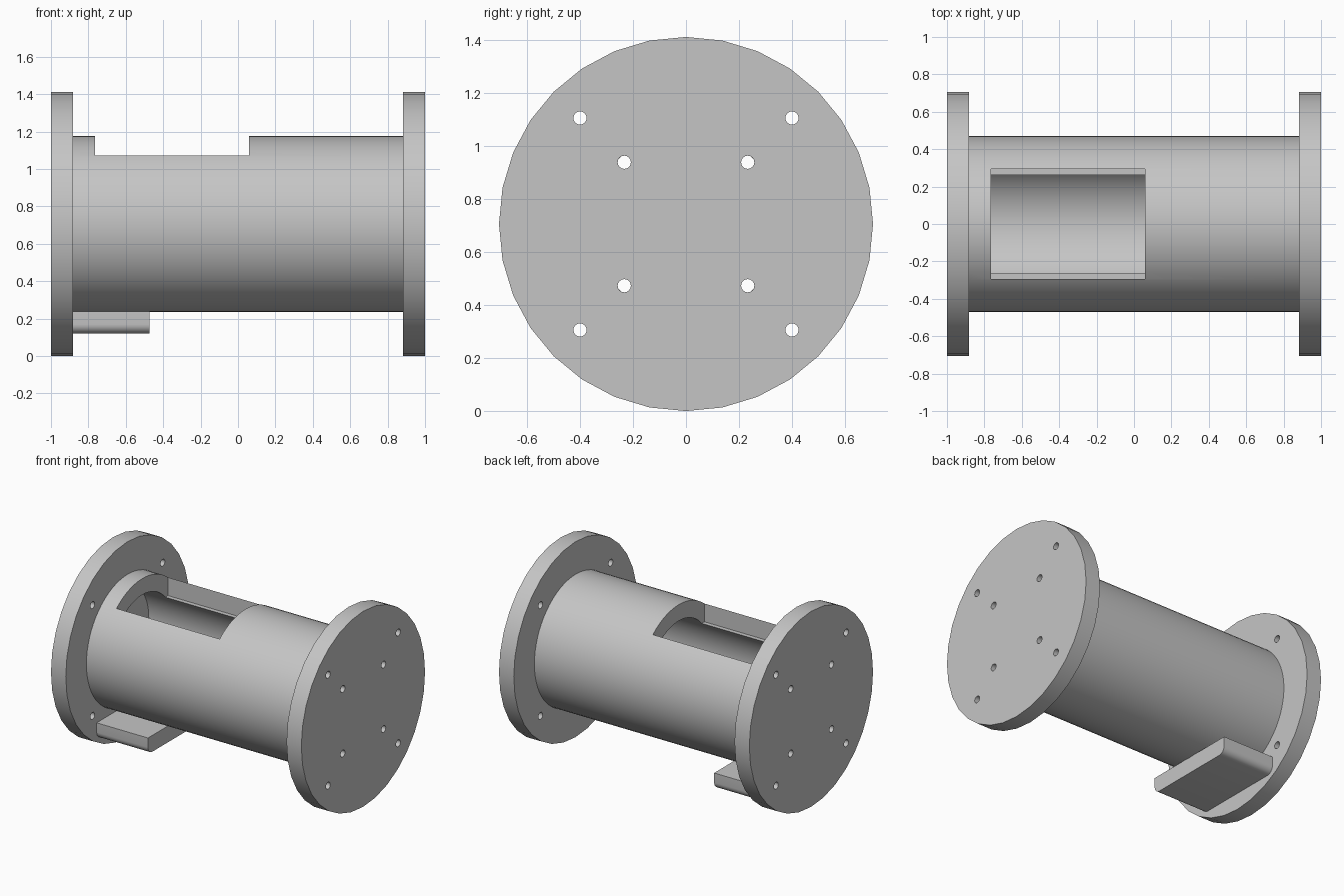
import bpy, bmesh, math
from mathutils import Matrix, Vector

old = bpy.data.objects.get("Cube")
if old:
    bpy.data.objects.remove(old, do_unlink=True)

AXIS_Z = 0.706      # height of the spool axis
FLANGE_R = 0.706
TUBE_R = 0.47
BORE_R = 0.353
INNER_X = 0.882     # inner face of each flange

grey = bpy.data.materials.new("plain_grey")
grey.use_nodes = True
colour = (0.56, 0.56, 0.56, 1.0)
grey.diffuse_color = colour
grey.node_tree.nodes["Principled BSDF"].inputs["Base Color"].default_value = colour


def finish(name, bm):
    mesh = bpy.data.meshes.new(name)
    bm.to_mesh(mesh)
    bm.free()
    mesh.materials.append(grey)
    obj = bpy.data.objects.new(name, mesh)
    bpy.context.collection.objects.link(obj)
    return obj


def rod(name, radius, x0, x1, y=0.0, z=AXIS_Z, sides=64):
    """Cylinder lying along x."""
    bm = bmesh.new()
    place = Matrix.Translation(((x0 + x1) / 2, y, z)) @ Matrix.Rotation(math.pi / 2, 4, 'Y')
    bmesh.ops.create_cone(bm, cap_ends=True, segments=sides, radius1=radius,
                          radius2=radius, depth=x1 - x0, matrix=place)
    return finish(name, bm)


def box(name, lo, hi):
    lo, hi = Vector(lo), Vector(hi)
    bm = bmesh.new()
    place = Matrix.Translation((lo + hi) / 2) @ Matrix.Diagonal((*(hi - lo), 1))
    bmesh.ops.create_cube(bm, size=1, matrix=place)
    return finish(name, bm)


def cut(obj, cutters):
    """Subtract the cutters, bake the result and remove them."""
    bpy.context.view_layer.objects.active = obj
    for cutter in cutters:
        cutter.hide_render = True
        mod = obj.modifiers.new("cut", 'BOOLEAN')
        mod.operation = 'DIFFERENCE'
        mod.solver = 'EXACT'
        mod.object = cutter
        bpy.ops.object.modifier_apply(modifier=mod.name)
    for cutter in cutters:
        bpy.data.objects.remove(cutter, do_unlink=True)


def smooth(obj):
    bpy.ops.object.select_all(action='DESELECT')
    obj.select_set(True)
    bpy.context.view_layer.objects.active = obj
    bpy.ops.object.shade_smooth_by_angle(angle=math.radians(30))


# Hollow tube with a rectangular window in its top
tube = rod("tube", TUBE_R, -INNER_X, INNER_X)
cut(tube, [rod("bore_cutter", BORE_R, -1.2, 1.2),
           box("window_cutter", (-0.765, -0.294, 0.941), (0.059, 0.294, 1.5))])
smooth(tube)

# End flanges: blind bore inside, two square rings of through holes
for side, name in ((1, "left_flange"), (-1, "right_flange")):
    xs = sorted((side * INNER_X, side))
    flange = rod(name, FLANGE_R, *xs, sides=32)
    recess = sorted((side * 0.8, side * 0.96))
    cutters = [rod("recess_cutter", BORE_R, *recess)]
    for offset in (0.233, 0.4):
        for sy in (-1, 1):
            for sz in (-1, 1):
                cutters.append(rod("hole_cutter", 0.025, xs[0] - 0.2, xs[1] + 0.2,
                                   sy * offset, AXIS_Z + sz * offset, 16))
    cut(flange, cutters)
    smooth(flange)

# Flat tab under the tube, with its two long lower edges rounded
tab = box("lower_tab", (-INNER_X, -0.353, 0.12), (-0.472, 0.353, 0.238))
bm = bmesh.new()
bm.from_mesh(tab.data)
lower = [e for e in bm.edges
         if all(v.co.z < 0.15 for v in e.verts)
         and abs(e.verts[0].co.x - e.verts[1].co.x) > 0.1]
bmesh.ops.bevel(bm, geom=lower, offset=0.05, segments=6, profile=0.5, affect='EDGES')
bm.to_mesh(tab.data)
bm.free()
smooth(tab)
